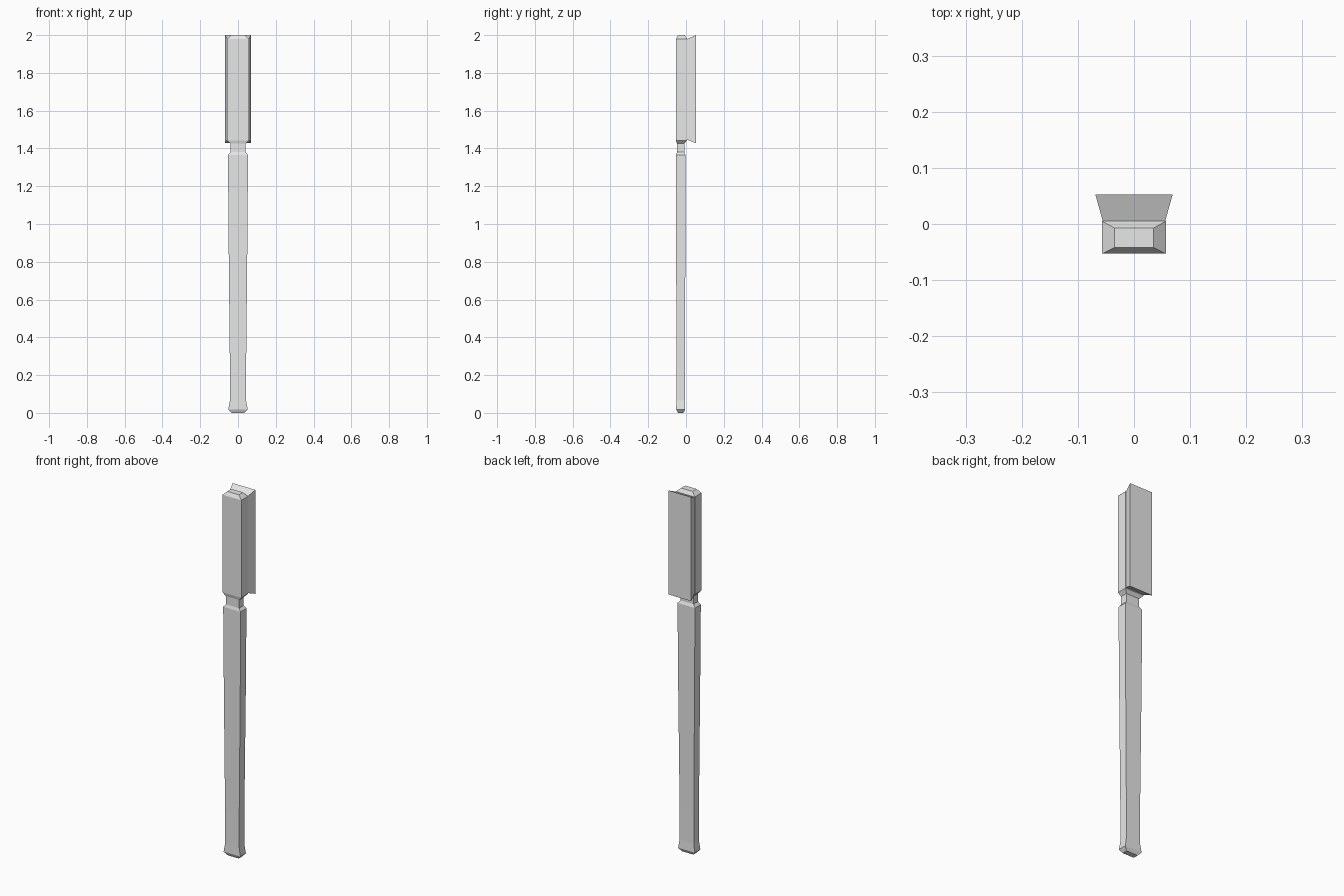
import bpy
import bmesh

cube = bpy.data.objects.get("Cube")
if cube:
    bpy.data.objects.remove(cube, do_unlink=True)

grey = bpy.data.materials.new("light_grey")
grey.use_nodes = True
colour = (0.8, 0.8, 0.8, 1)
grey.diffuse_color = colour
grey.node_tree.nodes["Principled BSDF"].inputs["Base Color"].default_value = colour


def loft(name, rings):
    """Join four-cornered rings into a closed flat-faced solid."""
    bm = bmesh.new()
    loops = [[bm.verts.new(p) for p in ring] for ring in rings]
    for a, b in zip(loops, loops[1:]):
        for i in range(4):
            j = (i + 1) % 4
            bm.faces.new((a[i], a[j], b[j], b[i]))
    bm.faces.new(loops[0][::-1])
    bm.faces.new(loops[-1])
    bmesh.ops.recalc_face_normals(bm, faces=bm.faces)
    mesh = bpy.data.meshes.new(name)
    bm.to_mesh(mesh)
    bm.free()
    mesh.materials.append(grey)
    obj = bpy.data.objects.new(name, mesh)
    bpy.context.collection.objects.link(obj)
    return obj


def level(z, half, front, back):
    return [(-half, front, z), (half, front, z), (half, back, z), (-half, back, z)]


def upright(half, y, low, high):
    return [(-half, y, low), (half, y, low), (half, y, high), (-half, y, high)]


# Handle, neck and head as one continuous body
profile = [
    (0.0, 0.035, -0.043, -0.014),
    (0.018, 0.051, -0.052, -0.004),
    (0.065, 0.043, -0.051, -0.006),
    (0.25, 0.043, -0.051, -0.006),
    (0.94, 0.05, -0.052, -0.003),
    (1.365, 0.053, -0.053, -0.002),
    (1.38, 0.040, -0.048, -0.009),
    (1.425, 0.040, -0.048, -0.009),
    (1.443, 0.057, -0.053, 0.005),
    (1.98, 0.057, -0.053, 0.005),
    (2.0, 0.035, -0.042, -0.007),
]
loft("handle_and_head", [level(*p) for p in profile])

# Flared bristle block on the back of the head
loft("bristles", [upright(0.055, 0.003, 1.448, 1.978),
                  upright(0.069, 0.053, 1.428, 2.0)])
